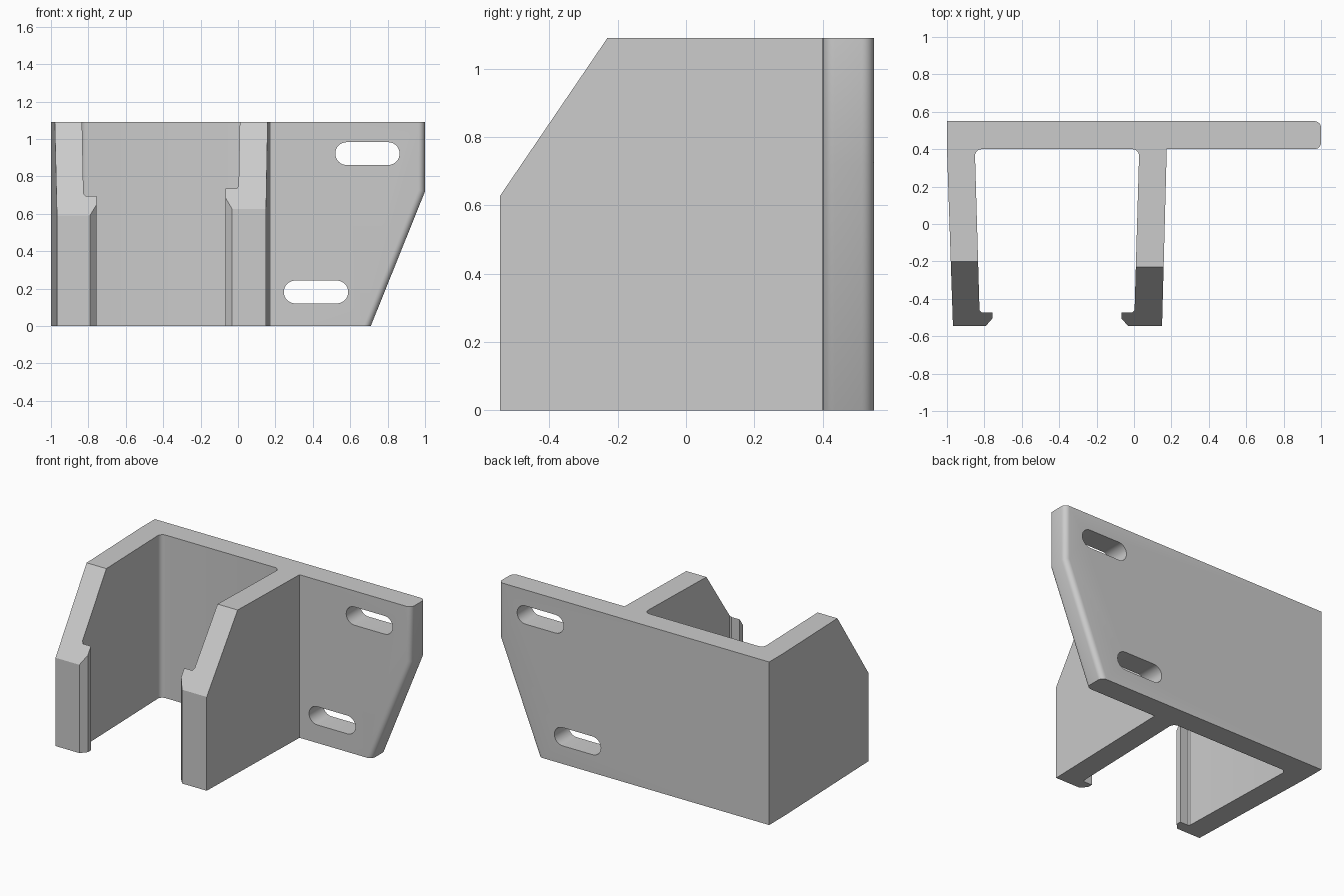
import bpy, bmesh, math
from mathutils import Vector

HEIGHT = 1.09
PLATE_FRONT, PLATE_BACK = 0.40, 0.55
FILLET = 0.035

if "Cube" in bpy.data.objects:
    bpy.data.objects.remove(bpy.data.objects["Cube"], do_unlink=True)

grey = bpy.data.materials.new("plain grey")
grey.use_nodes = True
colour = (0.6, 0.6, 0.6, 1)
grey.diffuse_color = colour
grey.node_tree.nodes["Principled BSDF"].inputs["Base Color"].default_value = colour


def prism(points, offset):
    """Extrude a closed outline along an offset."""
    bm = bmesh.new()
    face = bm.faces.new([bm.verts.new(p) for p in points])
    ext = bmesh.ops.extrude_face_region(bm, geom=[face])
    moved = [g for g in ext["geom"] if isinstance(g, bmesh.types.BMVert)]
    bmesh.ops.translate(bm, verts=moved, vec=offset)
    bmesh.ops.recalc_face_normals(bm, faces=bm.faces)
    return bm


def finish(bm, name):
    mesh = bpy.data.meshes.new(name)
    bm.to_mesh(mesh)
    bm.free()
    mesh.materials.append(grey)
    obj = bpy.data.objects.new(name, mesh)
    bpy.context.collection.objects.link(obj)
    return obj


def combine(target, other, operation):
    """Apply a boolean and remove the helper."""
    mod = target.modifiers.new("boolean", "BOOLEAN")
    mod.object, mod.operation, mod.solver = other, operation, "EXACT"
    bpy.context.view_layer.objects.active = target
    bpy.ops.object.modifier_apply(modifier=mod.name)
    bpy.data.objects.remove(other, do_unlink=True)


# Back plate with a slanted corner and rounded free edge
outline = [(-1, 0), (0.71, 0), (1, 0.72), (1, HEIGHT), (-1, HEIGHT)]
bm = prism([(x, PLATE_FRONT, z) for x, z in outline],
           Vector((0, PLATE_BACK - PLATE_FRONT, 0)))
free_edges = []
for e in bm.edges:
    a, b = (v.co for v in e.verts)
    if abs(a.y - b.y) < 0.01 and abs(a.z - b.z) > 0.1 and min(a.x, b.x) > 0.5:
        free_edges.append(e)
bmesh.ops.bevel(bm, geom=free_edges, offset=FILLET, segments=6,
                profile=0.5, affect="EDGES")
bracket = finish(bm, "mounting_bracket")


def slot_outline(cx, cz, half_length, radius, steps=16):
    points = []
    for side in (1, -1):
        for i in range(steps + 1):
            t = -math.pi / 2 + math.pi * i / steps
            points.append((cx + side * (half_length - radius + radius * math.cos(t)),
                           PLATE_FRONT - 0.1, cz + side * radius * math.sin(t)))
    return points


# Screw slots
for cx, cz in ((0.692, 0.922), (0.417, 0.182)):
    cutter = finish(prism(slot_outline(cx, cz, 0.172, 0.061), Vector((0, 0.4, 0))),
                    "slot_cutter")
    cutter.hide_render = True
    combine(bracket, cutter, "DIFFERENCE")


def arm(name, outer, inner, hook, side, slope_top, slope_low):
    """Leaning arm with a hooked tip; side is the direction towards the channel."""
    front, lip = -0.545, -0.472
    profile = [(outer[0], PLATE_FRONT + 0.05), (outer[0], PLATE_FRONT),
               (outer[1], front), (hook - side * 0.035, front),
               (hook, front + 0.04), (hook, lip), (inner[1] + side * 0.01, lip),
               (inner[1], lip + 0.01)]
    # Fillet where the arm meets the plate
    for i in range(7):
        t = math.pi / 2 * i / 6
        profile.append((inner[0] + side * FILLET * (1 - math.cos(t)),
                        PLATE_FRONT - FILLET * (1 - math.sin(t))))
    profile.append((inner[0] + side * FILLET, PLATE_FRONT + 0.05))
    bm = prism([(x, y, 0) for x, y in profile], Vector((0, 0, HEIGHT)))
    # Sloping cut across the upper front
    normal = Vector((0, slope_low - HEIGHT, slope_top - front))
    cut = bmesh.ops.bisect_plane(bm, geom=bm.verts[:] + bm.edges[:] + bm.faces[:],
                                 plane_co=(0, slope_top, HEIGHT),
                                 plane_no=normal, clear_outer=True)
    edges = [g for g in cut["geom_cut"] if isinstance(g, bmesh.types.BMEdge)]
    bmesh.ops.holes_fill(bm, edges=[e for e in bm.edges if e.is_boundary], sides=0)
    bmesh.ops.recalc_face_normals(bm, faces=bm.faces)
    return finish(bm, name)


# Two hooked arms joined to the plate
for spec in (("right_arm", (-1.0, -0.968), (-0.85, -0.826), -0.757, 1, -0.2, 0.59),
             ("left_arm", (0.175, 0.15), (0.027, 0.003), -0.067, -1, -0.23, 0.627)):
    combine(bracket, arm(*spec), "UNION")

bpy.ops.object.select_all(action="DESELECT")
bracket.select_set(True)
bpy.context.view_layer.objects.active = bracket
bpy.ops.object.shade_smooth_by_angle(angle=math.radians(30))
